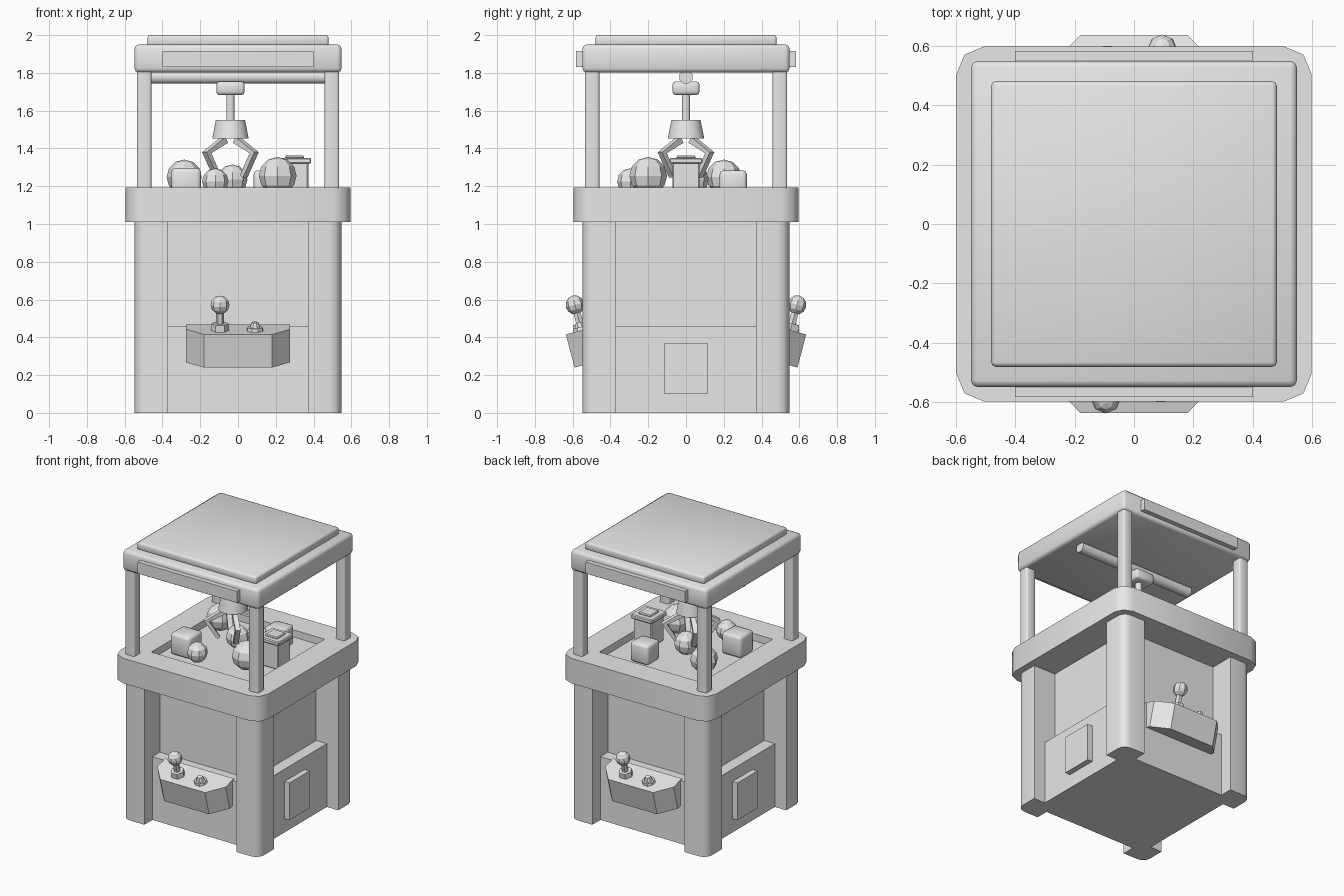
import bpy, bmesh, math
from mathutils import Matrix, Vector

if "Cube" in bpy.data.objects:
    bpy.data.objects.remove(bpy.data.objects["Cube"])

grey = bpy.data.materials.new("plain_grey")
grey.use_nodes = True
grey.diffuse_color = (0.8, 0.8, 0.8, 1)
grey.node_tree.nodes["Principled BSDF"].inputs["Base Color"].default_value = (0.8, 0.8, 0.8, 1)

HALF_TURN = Matrix.Rotation(math.pi, 4, "Z")


def finish(name, bm, smooth=0):
    """Turn a bmesh into an object; smooth is the sharp-edge angle, 0 is flat."""
    bmesh.ops.recalc_face_normals(bm, faces=bm.faces)
    mesh = bpy.data.meshes.new(name)
    bm.to_mesh(mesh)
    bm.free()
    mesh.materials.append(grey)
    if smooth:
        mesh.polygons.foreach_set("use_smooth", [True] * len(mesh.polygons))
        mesh.set_sharp_from_angle(angle=math.radians(smooth))
    obj = bpy.data.objects.new(name, mesh)
    bpy.context.scene.collection.objects.link(obj)
    return obj


def box(name, lo, hi, bevel=0, segs=2, pick=None, smooth=0):
    """Box between two corners; pick chooses which edges are bevelled."""
    bm = bmesh.new()
    lo, hi = Vector(lo), Vector(hi)
    bmesh.ops.create_cube(bm, size=1, matrix=Matrix.Translation((lo + hi) / 2) @ Matrix.Diagonal((*(hi - lo), 1)))
    if bevel:
        edges = [e for e in bm.edges if pick is None or pick(e)]
        bmesh.ops.bevel(bm, geom=edges, offset=bevel, segments=segs, profile=0.5, affect="EDGES")
    return finish(name, bm, smooth)


def slab(name, half, z0, z1, **kw):
    return box(name, (-half, -half, z0), (half, half, z1), **kw)


def cone(name, r0, r1, z0, z1, sides, place=Matrix(), smooth=0):
    bm = bmesh.new()
    bmesh.ops.create_cone(bm, cap_ends=True, segments=sides, radius1=r0, radius2=r1, depth=z1 - z0,
                          matrix=place @ Matrix.Translation((0, 0, (z0 + z1) / 2))
                          @ Matrix.Rotation(math.pi / sides, 4, "Z"))
    return finish(name, bm, smooth)


def ball(name, r, place, sides=8, rings=6):
    bm = bmesh.new()
    bmesh.ops.create_uvsphere(bm, u_segments=sides, v_segments=rings, radius=r, matrix=place)
    return finish(name, bm)


def upright(e):
    a, b = e.verts
    return abs(a.co.z - b.co.z) > 0.01


# Lower cabinet: core, skirt and four rounded corner posts
slab("cabinet_core", 0.37, 0, 1.02)
slab("cabinet_skirt", 0.455, 0, 0.46)
for sx, xname in ((-1, "right"), (1, "left")):
    for sy, yname in ((-1, "front"), (1, "back")):
        def outer(e):
            return upright(e) and all(v.co.x * sx > 0.5 and v.co.y * sy > 0.5 for v in e.verts)
        box(f"corner_post_{yname}_{xname}",
            (min(sx * 0.37, sx * 0.547), min(sy * 0.37, sy * 0.547), 0),
            (max(sx * 0.37, sx * 0.547), max(sy * 0.37, sy * 0.547), 1.02),
            bevel=0.06, segs=3, pick=outer, smooth=40)
        # Window pillars
        cx, cy = sx * 0.497, sy * 0.497
        box(f"window_pillar_{yname}_{xname}", (cx - 0.038, cy - 0.038, 1.18), (cx + 0.038, cy + 0.038, 1.81),
            bevel=0.012, segs=2, pick=upright, smooth=50)

# Wide belt with a sunken prize tray
belt = slab("prize_belt", 0.596, 1.01, 1.192, bevel=0.09, segs=2, pick=upright, smooth=50)
cutter = slab("tray_cutter", 0.41, 1.14, 1.3)
cut = belt.modifiers.new("tray", "BOOLEAN")
cut.operation, cut.solver, cut.object = "DIFFERENCE", "EXACT", cutter
bpy.context.view_layer.update()
belt_mesh = bpy.data.meshes.new_from_object(belt.evaluated_get(bpy.context.evaluated_depsgraph_get()))
belt.modifiers.clear()
belt.data = belt_mesh
bpy.data.objects.remove(cutter)

# Roof
slab("roof", 0.548, 1.802, 1.95, bevel=0.022, segs=2, smooth=50)
slab("roof_cap", 0.48, 1.94, 2.0, bevel=0.015, segs=2, smooth=50)


# Fittings found on both sides, half a turn apart
def console(name, turn):
    bm = bmesh.new()
    plan = [(0.275, -0.44), (0.275, -0.535), (0.18, -0.636)]
    plan += [(-x, y) for x, y in reversed(plan)]
    top = bm.faces.new([bm.verts.new((x, y, 0.415 + 0.27 * (y + 0.636))) for x, y in plan])
    new = bmesh.ops.extrude_face_region(bm, geom=[top], use_keep_orig=True)["geom"]
    bmesh.ops.translate(bm, vec=(0, 0.046, -0.175), verts=[v for v in new if isinstance(v, bmesh.types.BMVert)])
    bm.transform(turn)
    return finish(name, bm)


tilt = Matrix.Rotation(math.radians(15), 4, "X")
for side, flank, turn in (("front", "left", Matrix()), ("back", "right", HALF_TURN)):
    console(f"control_console_{side}", turn)
    stick = turn @ Matrix.Translation((-0.095, -0.55, 0.43)) @ tilt
    cone(f"joystick_base_{side}", 0.05, 0.045, -0.01, 0.045, 6, stick)
    cone(f"joystick_stem_{side}", 0.022, 0.022, 0.04, 0.12, 6, stick)
    ball(f"joystick_knob_{side}", 0.05, stick @ Matrix.Translation((0, 0, 0.147)))
    button = turn @ Matrix.Translation((0.09, -0.555, 0.433)) @ tilt
    cone(f"button_ring_{side}", 0.048, 0.042, -0.01, 0.022, 8, button)
    cone(f"button_cap_{side}", 0.03, 0.018, 0.02, 0.048, 8, button)
    sign = box(f"marquee_panel_{side}", (-0.4, -0.582, 1.832), (0.4, -0.53, 1.915))
    hatch = box(f"prize_hatch_{flank}", (0.44, -0.115, 0.1), (0.495, 0.115, 0.37))
    for part in (sign, hatch):
        part.data.transform(turn)

# Claw crane: rail, trolley, rod, head and four hooked fingers
cone("crane_rail", 0.038, 0.038, -0.465, 0.465, 8,
     Matrix.Translation((0, 0, 1.778)) @ Matrix.Rotation(math.pi / 2, 4, "Y"), smooth=50)
box("crane_trolley", (-0.115, -0.072, 1.682), (0.035, 0.072, 1.755), bevel=0.018, segs=2, smooth=50)
hub = Matrix.Translation((-0.04, 0, 0))
cone("claw_rod", 0.024, 0.024, 1.54, 1.69, 8, hub, smooth=50)
cone("claw_head", 0.1, 0.08, 1.452, 1.55, 12, hub, smooth=40)
for i in range(4):
    bm = bmesh.new()
    outside = [(0.055, 1.46), (0.195, 1.38), (0.11, 1.245)]
    inside = [(0.088, 1.258), (0.16, 1.375), (0.035, 1.43)]
    face = bm.faces.new([bm.verts.new((r, -0.017, z)) for r, z in outside + inside])
    new = bmesh.ops.extrude_face_region(bm, geom=[face], use_keep_orig=True)["geom"]
    bmesh.ops.translate(bm, vec=(0, 0.034, 0), verts=[v for v in new if isinstance(v, bmesh.types.BMVert)])
    bm.transform(hub @ Matrix.Rotation(math.pi / 4 + i * math.pi / 2, 4, "Z"))
    finish(f"claw_finger_{i + 1}", bm)

# Prizes: faceted balls, soft cubes and a lidded gift box
balls = [(0.21, -0.2, 0.1), (-0.12, -0.295, 0.07), (-0.03, 0.04, 0.08), (-0.285, 0.2, 0.093)]
for i, (x, y, r) in enumerate(balls):
    ball(f"prize_ball_{i + 1}", r, Matrix.Translation((x, y, 1.155 + r)))
for i, (x, y, h) in enumerate([(-0.275, -0.2, 0.078), (0.155, 0.25, 0.072)]):
    box(f"prize_cube_{i + 1}", (x - h, y - h, 1.14), (x + h, y + h, 1.14 + 2 * h), bevel=0.02, segs=2, smooth=50)
for name, h, z0, z1 in (("body", 0.072, 1.14, 1.325), ("lid", 0.087, 1.32, 1.35), ("lid_plate", 0.05, 1.345, 1.362)):
    box(f"gift_box_{name}", (0.3 - h, -h, z0), (0.3 + h, h, z1), bevel=0.006, segs=1)
